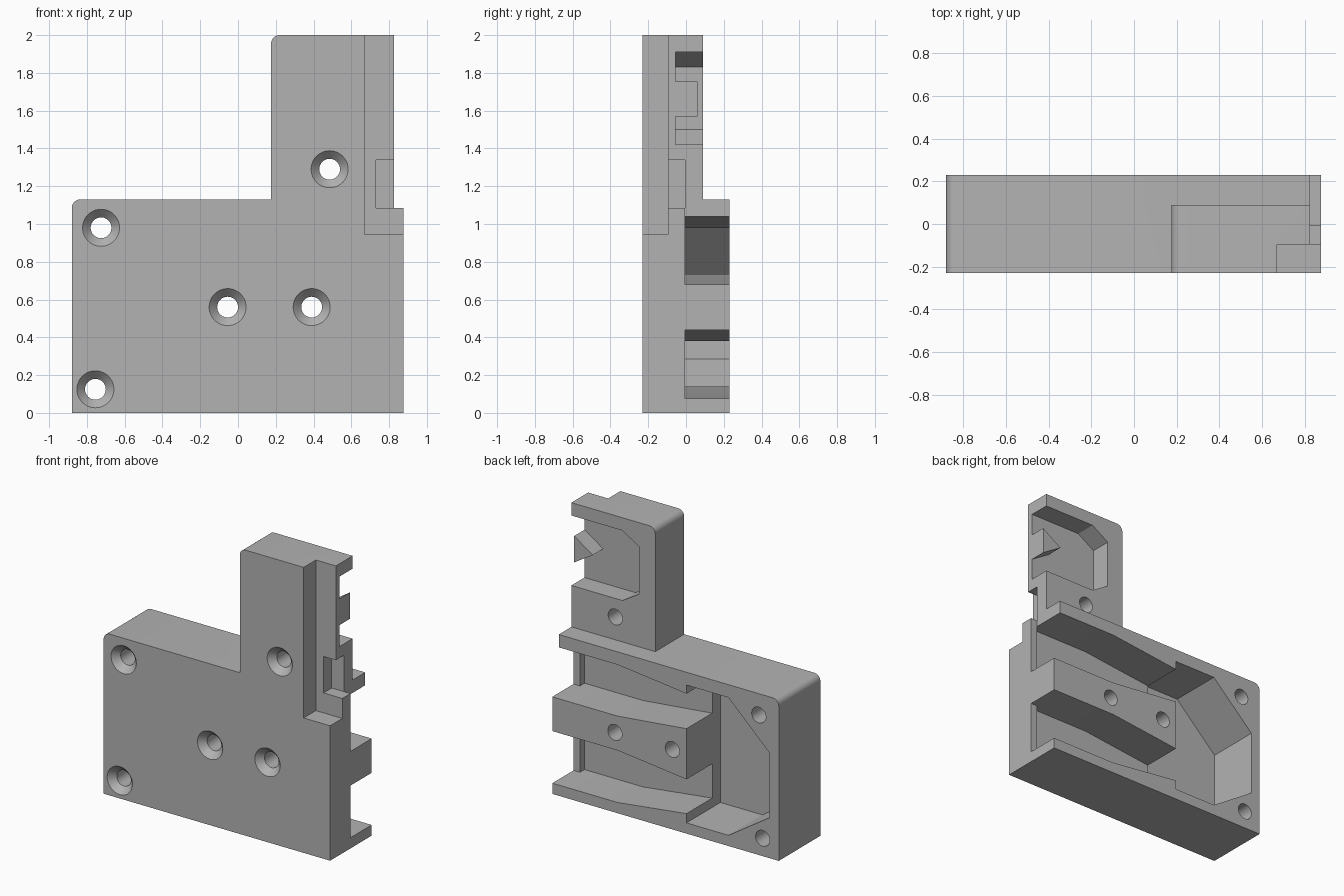
import bpy, bmesh, math
from mathutils import Vector

old = bpy.data.objects.get("Cube")
if old:
    bpy.data.objects.remove(old, do_unlink=True)

grey = bpy.data.materials.new("plain grey")
grey.use_nodes = True
grey.diffuse_color = (0.45, 0.45, 0.45, 1)
grey.node_tree.nodes["Principled BSDF"].inputs["Base Color"].default_value = grey.diffuse_color


def link(name, bm):
    bmesh.ops.recalc_face_normals(bm, faces=bm.faces)
    mesh = bpy.data.meshes.new(name)
    bm.to_mesh(mesh)
    bm.free()
    mesh.materials.append(grey)
    ob = bpy.data.objects.new(name, mesh)
    bpy.context.collection.objects.link(ob)
    return ob


def prism(name, points, y0, y1):
    """Extrude an x-z outline from y0 to y1."""
    bm = bmesh.new()
    face = bm.faces.new([bm.verts.new((x, y0, z)) for x, z in points])
    ext = bmesh.ops.extrude_face_region(bm, geom=[face])
    verts = [v for v in ext["geom"] if isinstance(v, bmesh.types.BMVert)]
    bmesh.ops.translate(bm, verts=verts, vec=(0, y1 - y0, 0))
    return link(name, bm)


def rect(x0, x1, z0, z1):
    return [(x0, z0), (x1, z0), (x1, z1), (x0, z1)]


def rounded(x, z, r, n=6):
    """Arc for an upper corner on the -x side, running from top to side."""
    steps = [math.pi / 2 * (1 + i / n) for i in range(n + 1)]
    return [(x + r + r * math.cos(a), z - r + r * math.sin(a)) for a in steps]


def countersunk(name, x, z, n=48):
    """Revolved profile of a screw hole along y."""
    bm = bmesh.new()
    rings = []
    for y, r in [(-0.3, 0.098), (-0.23, 0.098), (-0.185, 0.055), (0.3, 0.055)]:
        rings.append([bm.verts.new((x + r * math.cos(i * math.tau / n), y,
                                    z + r * math.sin(i * math.tau / n))) for i in range(n)])
    for a, b in zip(rings, rings[1:]):
        for i in range(n):
            j = (i + 1) % n
            bm.faces.new((a[i], a[j], b[j], b[i]))
    bm.faces.new(rings[0])
    bm.faces.new(rings[-1])
    return link(name, bm)


def combine(target, tool, operation="DIFFERENCE"):
    tool.hide_render = True
    mod = target.modifiers.new(tool.name, "BOOLEAN")
    mod.operation, mod.solver, mod.object = operation, "EXACT", tool
    bpy.context.view_layer.objects.active = target
    bpy.ops.object.modifier_apply(modifier=mod.name)
    bpy.data.objects.remove(tool, do_unlink=True)


# Housing: wide block with a tower
outline = [(-0.88, 0), (0.875, 0), (0.875, 1.085), (0.825, 1.085), (0.825, 2)]
outline += rounded(0.175, 2, 0.045) + [(0.175, 1.13)] + rounded(-0.88, 1.13, 0.045)
housing = prism("housing", outline, -0.23, 0.23)

# Tower thinned at the back, front corner step and small side notch
combine(housing, prism("tower_back_cut", rect(0.1, 1, 1.13, 2.1), 0.09, 0.4))
combine(housing, prism("front_step_cut", rect(0.67, 1, 0.945, 2.1), -0.4, -0.095))
combine(housing, prism("side_notch_cut", rect(0.73, 1, 1.085, 1.34), -0.15, -0.005))

# Deep pocket at the far end of the channels
deep = [(-0.165, 0.075), (-0.165, 1.04), (-0.49, 1.04), (-0.81, 0.735), (-0.81, 0.285), (-0.49, 0.075)]
combine(housing, prism("deep_pocket_cut", deep, -0.145, 0.4))

# Two tapering channels either side of the middle bar, with raised lips at the open end
channels = [("upper", (0.68, 1.04), (0.735, 0.98), 1.2), ("lower", (0.075, 0.44), (0.14, 0.38), 0.44)]
for name, (a, b), (c, d), lip_top in channels:
    shape = [(0.825, a), (0.825, b), (0.37, b), (-0.165, d), (-0.2, d), (-0.2, c), (-0.165, c), (0.37, a)]
    combine(housing, prism(name + "_channel_cut", shape, -0.055, 0.4))
    combine(housing, prism(name + "_lip_cut", rect(0.825, 1, a, lip_top), -0.005, 0.4))

# Tower pocket with chamfered corners and its wedge
pocket = [(1, 1.42), (1, 1.91), (0.43, 1.91), (0.3, 1.83), (0.3, 1.5), (0.43, 1.42)]
combine(housing, prism("tower_pocket_cut", pocket, -0.055, 0.4))
combine(housing, prism("wedge", [(0.825, 1.57), (0.825, 1.755), (0.68, 1.66)], -0.07, 0.06), "UNION")

# Screw holes
for x, z in [(-0.725, 0.98), (-0.755, 0.125), (-0.055, 0.56), (0.39, 0.56), (0.485, 1.29)]:
    combine(housing, countersunk("screw_hole_cut", x, z))

bpy.ops.object.select_all(action="DESELECT")
housing.select_set(True)
bpy.context.view_layer.objects.active = housing
bpy.ops.object.shade_smooth_by_angle(angle=math.radians(25))
